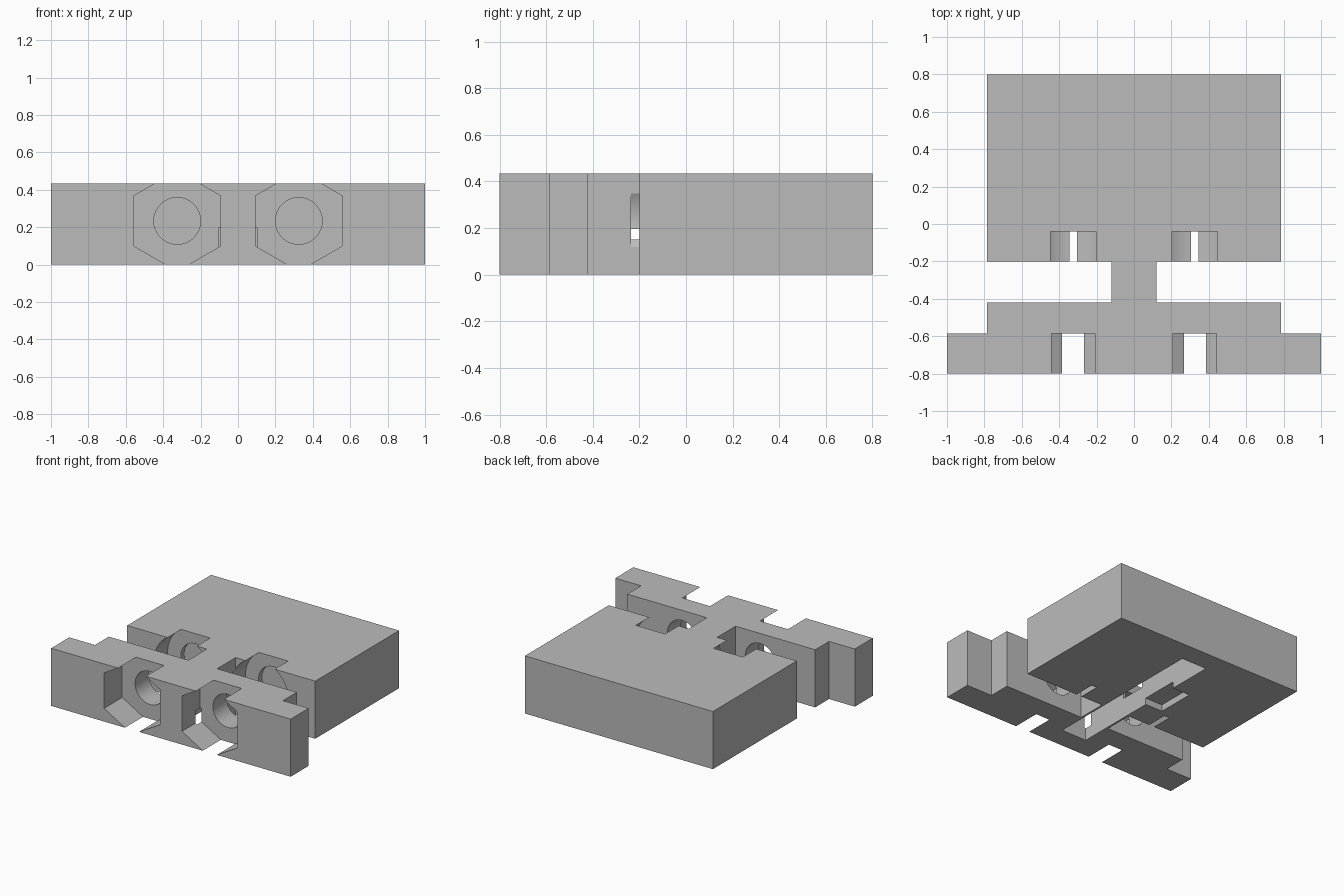
import bpy, bmesh, math

if "Cube" in bpy.data.objects:
    bpy.data.objects.remove(bpy.data.objects["Cube"], do_unlink=True)

HEIGHT = 0.435
BORE_X, BORE_Z = 0.325, 0.234

grey = bpy.data.materials.new("plain_grey")
grey.use_nodes = True
colour = (0.5, 0.5, 0.5, 1)
grey.diffuse_color = colour
grey.node_tree.nodes["Principled BSDF"].inputs["Base Color"].default_value = colour


def prism(name, points, lo, hi, along_y=False):
    """Extrude a flat outline along z, or along y when along_y is set."""
    def place(a, b, c):
        return (a, c, b) if along_y else (a, b, c)
    bm = bmesh.new()
    face = bm.faces.new([bm.verts.new(place(a, b, lo)) for a, b in points])
    new = bmesh.ops.extrude_face_region(bm, geom=[face])["geom"]
    shift = place(0, 0, hi - lo)
    bmesh.ops.translate(bm, vec=shift,
                        verts=[v for v in new if isinstance(v, bmesh.types.BMVert)])
    bmesh.ops.recalc_face_normals(bm, faces=bm.faces)
    mesh = bpy.data.meshes.new(name)
    bm.to_mesh(mesh)
    bm.free()
    mesh.materials.append(grey)
    obj = bpy.data.objects.new(name, mesh)
    bpy.context.collection.objects.link(obj)
    return obj


def ring(x, radius, sides):
    """Regular polygon with a corner at the top, in the x-z plane."""
    step = math.tau / sides
    return [(x + radius * math.sin(i * step), BORE_Z + radius * math.cos(i * step))
            for i in range(sides)]


def box(x0, x1, y0, y1):
    return [(x0, y0), (x1, y0), (x1, y1), (x0, y1)]


# Body: wide front bar, narrow neck and large rear block
half = [(1, -0.8), (1, -0.585), (0.785, -0.585), (0.785, -0.42),
        (0.12, -0.42), (0.12, -0.2), (0.785, -0.2), (0.785, 0.8)]
body = prism("bracket_body", half + [(-x, y) for x, y in reversed(half)], 0, HEIGHT)

cutters = []
for x in (-BORE_X, BORE_X):
    # Hexagonal nut pocket in the front bar
    cutters.append(prism("nut_pocket_cutter", ring(x, 0.268, 6), -0.9, -0.585, True))
    # Round hole behind it
    cutters.append(prism("bore_cutter", ring(x, 0.125, 64), -0.7, -0.4, True))
    # Round pocket in the rear block, with a shallow seat at its end
    cutters.append(prism("rear_pocket_cutter", ring(x, 0.235, 96), -0.235, -0.04, True))
    cutters.append(prism("seat_cutter", ring(x, 0.125, 64), -0.1, 0.0, True))

# Long channel in the underside and its shallow side recess
cutters.append(prism("channel_cutter", box(-0.105, 0.105, -0.64, 0.64), -0.1, 0.195))
cutters.append(prism("side_recess_cutter", box(-0.25, -0.05, 0.0, 0.29), -0.1, 0.05))

bpy.context.view_layer.objects.active = body
body.select_set(True)
for cutter in cutters:
    mod = body.modifiers.new("cut", "BOOLEAN")
    mod.operation = "DIFFERENCE"
    mod.solver = "EXACT"
    mod.object = cutter
    bpy.ops.object.modifier_apply(modifier=mod.name)
    bpy.data.objects.remove(cutter, do_unlink=True)

bpy.ops.object.shade_smooth_by_angle(angle=math.radians(25))
